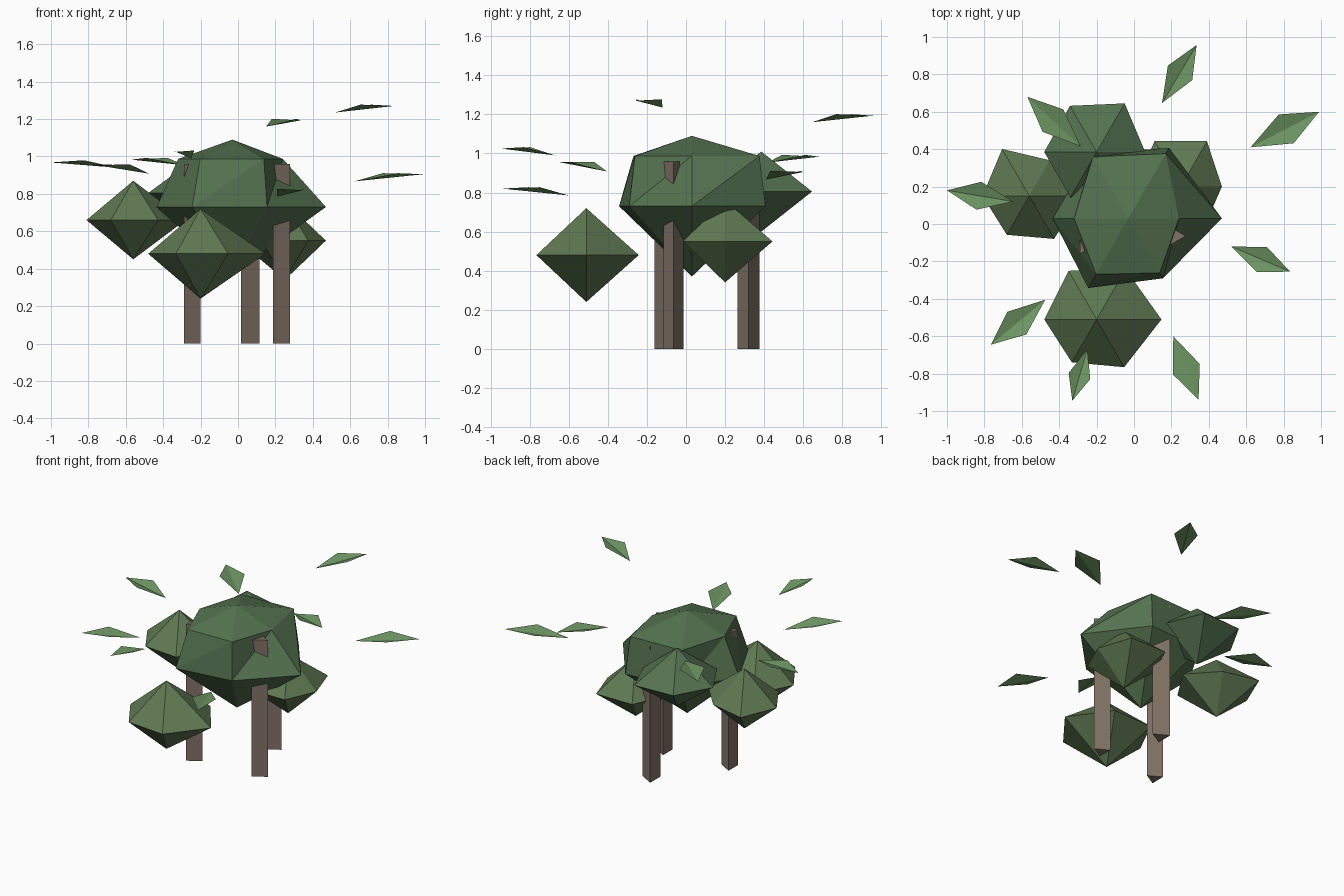
import bpy, math
from mathutils import Vector

if "Cube" in bpy.data.objects:
    bpy.data.objects.remove(bpy.data.objects["Cube"])


def material(name, rgb):
    m = bpy.data.materials.new(name)
    m.diffuse_color = (*rgb, 1)
    m.use_nodes = True
    m.node_tree.nodes["Principled BSDF"].inputs["Base Color"].default_value = m.diffuse_color
    return m


DEEP = material("deep_green", (0.09, 0.17, 0.08))
WARM = material("warm_green", (0.115, 0.19, 0.085))
LEAF = material("leaf_green", (0.155, 0.30, 0.125))
BARK = material("bark", (0.22, 0.17, 0.135))


def add_mesh(name, verts, faces, mat):
    me = bpy.data.meshes.new(name)
    me.from_pydata(verts, [], faces)
    me.materials.append(mat)
    ob = bpy.data.objects.new(name, me)
    bpy.context.collection.objects.link(ob)
    return ob


def clump(name, centre, half, rings, mat):
    """Six-sided faceted blob: rings of (height, six radii) between two poles."""
    c = Vector(centre)
    verts = [c - Vector((0, 0, half))]
    for z, radii in rings:
        for i, r in enumerate(radii):
            a = i * math.pi / 3
            verts.append(c + Vector((r * math.cos(a), r * math.sin(a), z)))
    top = len(verts)
    verts.append(c + Vector((0, 0, half)))
    faces = []
    for i in range(6):
        j = (i + 1) % 6
        faces.append((0, 1 + j, 1 + i))
        for k in range(len(rings) - 1):
            a, b = 1 + 6 * k, 7 + 6 * k
            faces += [(a + i, a + j, b + j), (a + i, b + j, b + i)]
        last = top - 6
        faces.append((last + i, last + j, top))
    add_mesh(name, verts, faces, mat)


# Foliage clumps
clump("main_canopy", (-0.03, 0.03, 0.73), 0.36,
      [(0, (0.50, 0.435, 0.40, 0.405, 0.43, 0.37)),
       (0.257, (0.27, 0.40, 0.38, 0.29, 0.345, 0.336))], DEEP)
clump("front_clump", (-0.20, -0.51, 0.48), 0.24,
      [(0, (0.347, 0.31, 0.30, 0.28, 0.265, 0.295))], WARM)
clump("left_clump", (-0.56, 0.15, 0.66), 0.21,
      [(0, (0.28, 0.22, 0.29, 0.25, 0.24, 0.265))], WARM)
clump("back_left_clump", (-0.20, 0.385, 0.805), 0.205,
      [(0, (0.26, 0.30, 0.285, 0.28, 0.28, 0.28))], DEEP)
clump("back_right_clump", (0.25, 0.20, 0.55), 0.21,
      [(0, (0.22, 0.28, 0.28, 0.25, 0.25, 0.25))], WARM)

# Three-sided trunks
for name, x, y, r in (("left_trunk", -0.26, -0.11, 0.06),
                      ("back_trunk", 0.048, 0.32, 0.066),
                      ("right_trunk", 0.217, -0.064, 0.06)):
    verts = [(x + r * math.cos(a), y + r * math.sin(a), z)
             for z in (0, 0.96) for a in (0, math.tau / 3, 2 * math.tau / 3)]
    add_mesh(name, verts, [(2, 1, 0), (3, 4, 5), (0, 1, 4, 3),
                           (1, 2, 5, 4), (2, 0, 3, 5)], BARK)

# Drifting leaves: diamonds folded upward along the spine
LEAVES = [((0.15, 0.647, 1.16), (0.335, 0.957, 1.193)),
          ((0.623, 0.41, 0.867), (0.99, 0.60, 0.905)),
          ((0.52, -0.12, 1.235), (0.835, -0.255, 1.27)),
          ((0.21, -0.60, 0.785), (0.345, -0.94, 0.82)),
          ((-0.25, -0.67, 0.99), (-0.33, -0.945, 1.025)),
          ((-0.475, -0.405, 0.908), (-0.765, -0.645, 0.955)),
          ((-0.645, 0.12, 0.94), (-1.0, 0.18, 0.968)),
          ((-0.285, 0.415, 0.953), (-0.57, 0.68, 0.983))]
for n, (base, tip) in enumerate(LEAVES, 1):
    base, tip = Vector(base), Vector(tip)
    spine = tip - base
    side = Vector((-spine.y, spine.x, 0)) * 0.21
    mid = base + spine * 0.52 + Vector((0, 0, 0.024))
    add_mesh(f"leaf_{n}", [base, mid - side, tip, mid + side],
             [(0, 1, 2), (0, 2, 3)], LEAF)
